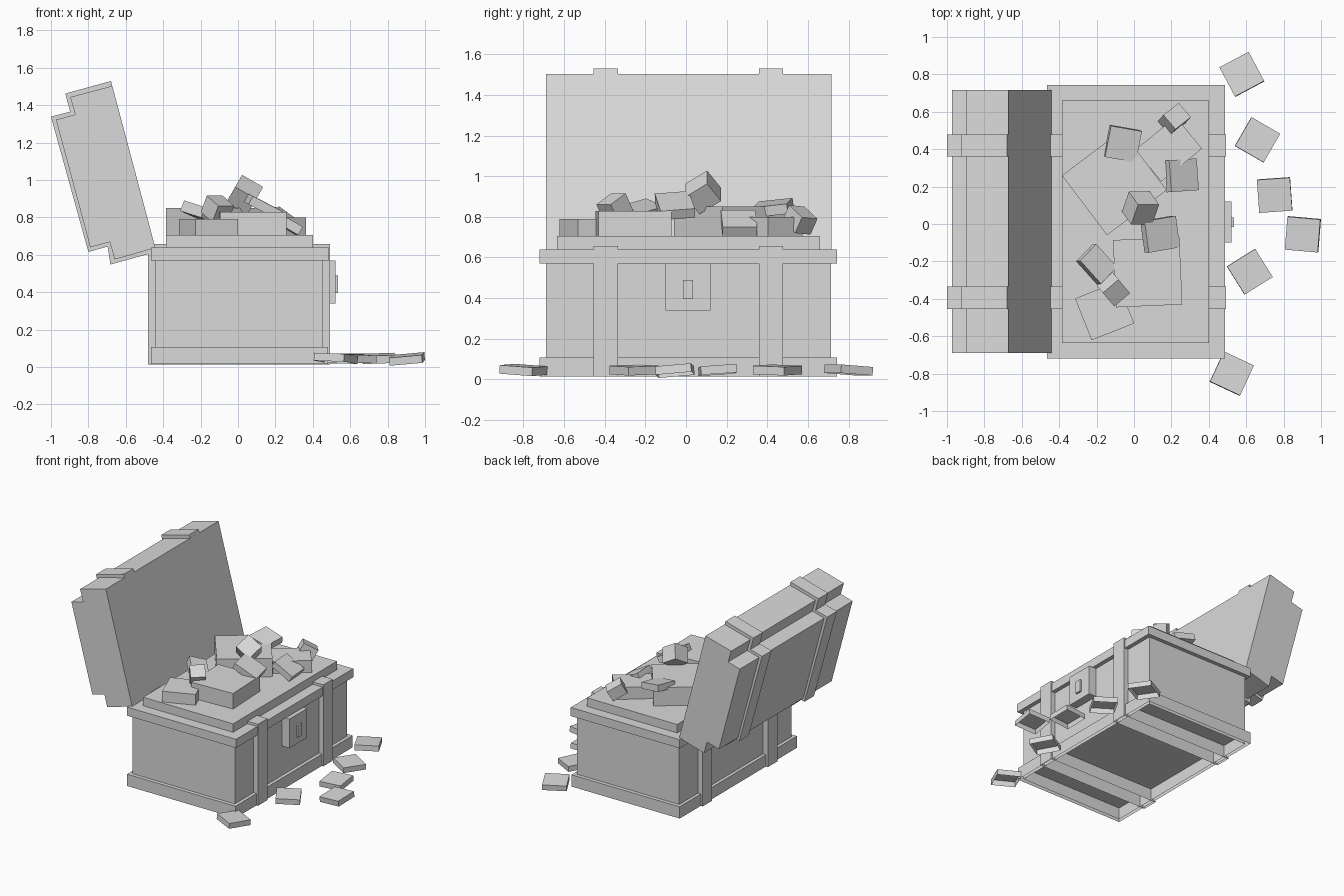
import bpy, bmesh, math
from mathutils import Matrix, Vector, Euler

if "Cube" in bpy.data.objects:
    bpy.data.objects.remove(bpy.data.objects["Cube"])

grey = bpy.data.materials.new("plain grey")
grey.diffuse_color = (0.7, 0.7, 0.7, 1)
grey.use_nodes = True
grey.node_tree.nodes["Principled BSDF"].inputs["Base Color"].default_value = grey.diffuse_color


def finish(name, bm):
    me = bpy.data.meshes.new(name)
    bm.to_mesh(me)
    bm.free()
    me.materials.append(grey)
    ob = bpy.data.objects.new(name, me)
    bpy.context.collection.objects.link(ob)
    return ob


def block(name, centre, size, rot=(0, 0, 0), hollow=False):
    """Box by centre, size and rotation in degrees; hollow leaves the underside open."""
    bm = bmesh.new()
    bmesh.ops.create_cube(bm, size=1)
    if hollow:
        bm.normal_update()
        under = [f for f in bm.faces if f.normal.z < -0.5]
        bmesh.ops.delete(bm, geom=under, context='FACES_ONLY')
    turn = Euler([math.radians(a) for a in rot]).to_matrix().to_4x4()
    bm.transform(Matrix.Translation(centre) @ turn @ Matrix.Diagonal((*size, 1)))
    return finish(name, bm)


def box(name, x0, x1, y0, y1, z0, z1, hollow=False):
    return block(name, ((x0 + x1) / 2, (y0 + y1) / 2, (z0 + z1) / 2),
                 (x1 - x0, y1 - y0, z1 - z0), hollow=hollow)


def slab(name, outline, y0, y1):
    """Extrude an x-z outline along y."""
    bm = bmesh.new()
    face = bm.faces.new([bm.verts.new((x, y0, z)) for x, z in outline])
    new = bmesh.ops.extrude_face_region(bm, geom=[face], use_keep_orig=True)["geom"]
    bmesh.ops.translate(bm, vec=Vector((0, y1 - y0, 0)),
                        verts=[v for v in new if isinstance(v, bmesh.types.BMVert)])
    bmesh.ops.recalc_face_normals(bm, faces=bm.faces)
    return finish(name, bm)


# Chest body with base and rim trim, open underneath
box("chest_body", -0.44, 0.455, -0.69, 0.713, 0.016, 0.63, hollow=True)
box("base_trim", -0.465, 0.482, -0.72, 0.743, 0.015, 0.108, hollow=True)
box("rim_trim", -0.465, 0.487, -0.72, 0.743, 0.57, 0.638)
box("treasure_bed", -0.385, 0.402, -0.635, 0.66, 0.60, 0.705)

# Open lid, stepped along its long edges
lid = [(-0.672, 1.503), (-0.897, 1.443), (-0.87, 1.35), (-0.973, 1.322),
       (-0.79, 0.64), (-0.685, 0.668), (-0.66, 0.575), (-0.442, 0.637)]
slab("lid", lid, -0.69, 0.717)
lid_strap = [(-0.679, 1.529), (-0.923, 1.462), (-0.898, 1.365), (-1.0, 1.338),
             (-0.80, 0.615), (-0.697, 0.644), (-0.682, 0.548), (-0.439, 0.615)]

# Straps round body and lid
for side, y0, y1 in (("right", -0.455, -0.335), ("left", 0.36, 0.478)):
    box("body_strap_" + side, -0.48, 0.493, y0, y1, 0.013, 0.657, hollow=True)
    slab("lid_strap_" + side, lid_strap, y0, y1)

# Lock
box("lock_plate", 0.45, 0.52, -0.10, 0.12, 0.34, 0.57)
box("lock_knob", 0.51, 0.535, -0.015, 0.035, 0.395, 0.49)

# Square coins on the ground, open underneath: x, y, z, tilt x, tilt y, turn
coins = [(0.577, 0.80, 0.046, -4, 0, 28), (0.66, 0.45, 0.046, -2, 2, -30),
         (0.752, 0.155, 0.046, 4, -2, 4), (0.903, -0.055, 0.043, 5, -5, -5),
         (0.619, -0.255, 0.046, 2, 2, 32), (0.523, -0.80, 0.046, -4, 2, -25)]
for i, (x, y, z, *rot) in enumerate(coins):
    block(f"ground_coin_{i + 1}", (x, y, z), (0.177, 0.177, 0.042), rot, hollow=True)

# Large blocks lying on the bed: x, y, width, depth, top, turn
heaps = [(-0.105, 0.22, 0.40, 0.40, 0.85, 37), (0.073, -0.258, 0.355, 0.36, 0.828, 2.5),
         (0.185, 0.40, 0.28, 0.22, 0.80, 39), (-0.157, -0.465, 0.245, 0.24, 0.79, 21.5)]
for i, (x, y, w, d, top, turn) in enumerate(heaps):
    block(f"treasure_block_{i + 1}", (x, y, (0.69 + top) / 2), (w, d, top - 0.69),
          (0, 0, turn))

# Loose tilted pieces: x, y, z, width, depth, height, tilt x, tilt y, turn
pieces = [(-0.06, 0.43, 0.845, 0.17, 0.17, 0.05, 6, 10, -10),
          (0.255, 0.26, 0.77, 0.17, 0.17, 0.05, 0, 30, 4),
          (0.14, -0.055, 0.855, 0.19, 0.17, 0.05, 5, 27, 10),
          (-0.20, -0.215, 0.825, 0.17, 0.13, 0.06, -18, 12, -48),
          (-0.11, -0.35, 0.845, 0.11, 0.11, 0.10, 30, 0, 40),
          (0.215, 0.56, 0.785, 0.12, 0.10, 0.09, -5, 30, 38),
          (0.035, 0.085, 0.92, 0.13, 0.13, 0.12, 35, 30, 0)]
for i, (x, y, z, w, d, h, *rot) in enumerate(pieces):
    block(f"loose_piece_{i + 1}", (x, y, z), (w, d, h), rot)
